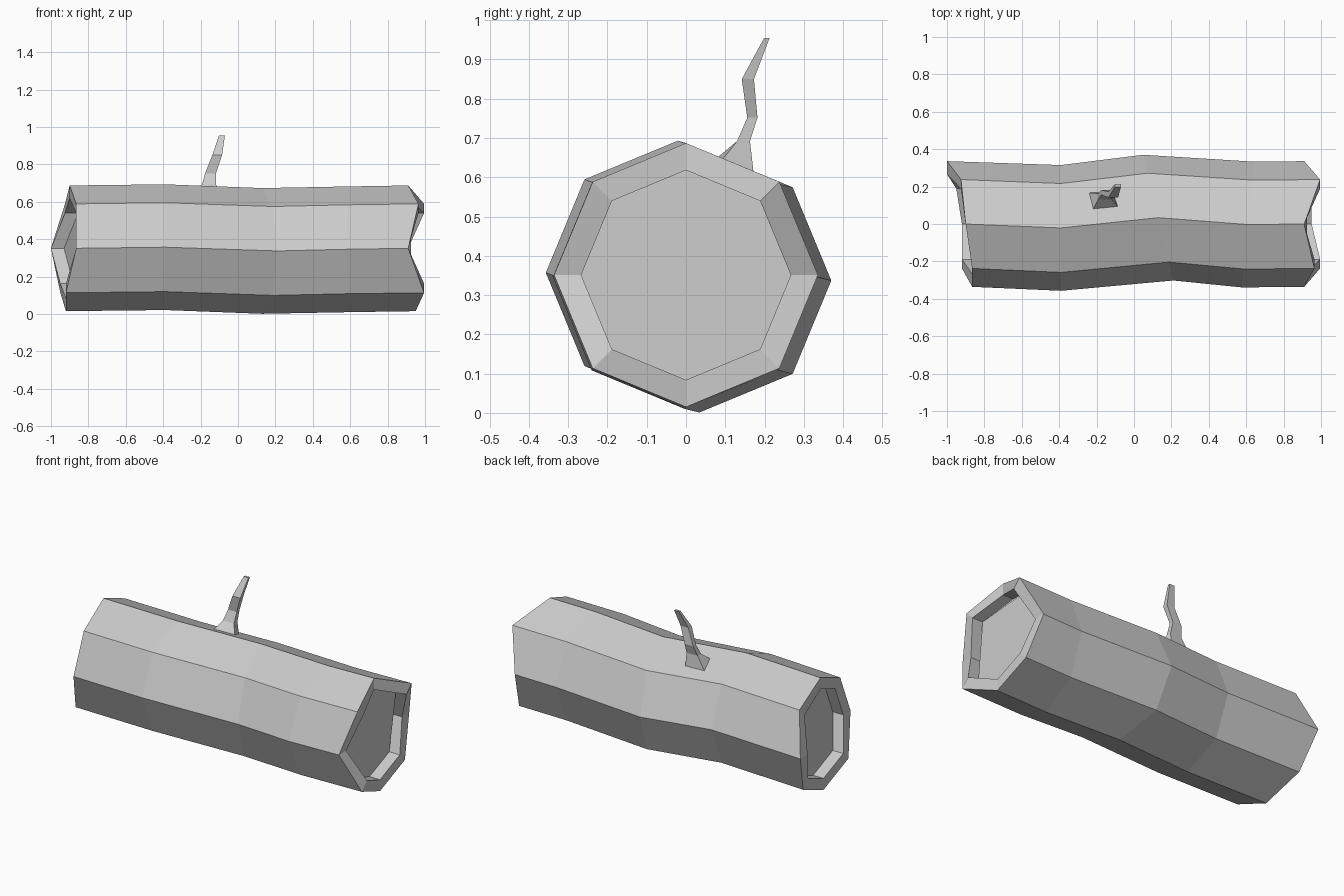
import bpy, bmesh
from math import sin, cos, pi

if "Cube" in bpy.data.objects:
    bpy.data.objects.remove(bpy.data.objects["Cube"])

SIDES = 8
R, R_IN, CZ, DEPTH = 0.336, 0.267, 0.351, 0.07


def ring(bm, radius, xs, dy=0.0, dz=0.0):
    # octagon vertices: top, back upper, back, back lower, bottom, ...
    return [bm.verts.new((xs[i], dy + radius * sin(i * pi / 4),
                          CZ + dz + radius * cos(i * pi / 4)))
            for i in range(SIDES)]


def bridge(bm, a, b):
    n = len(a)
    for i in range(n):
        j = (i + 1) % n
        bm.faces.new((a[i], a[j], b[j], b[i]))


def finish(bm, name):
    bmesh.ops.recalc_face_normals(bm, faces=bm.faces)
    mesh = bpy.data.meshes.new(name)
    bm.to_mesh(mesh)
    bm.free()
    obj = bpy.data.objects.new(name, mesh)
    bpy.context.collection.objects.link(obj)
    return obj


# Log: ragged octagonal ends, gently bent body, recessed end caps
left = [-0.90, -0.925, -1.0, -0.95, -0.92, -0.92, -0.865, -0.865]
right = [0.91, 0.995, 0.91, 0.95, 0.95, 0.995, 0.91, 0.965]
# bend: x, tilt in x per unit y, y shift, z shift
bends = [(-0.39, 0.0, -0.021, 0.006),
         (0.13, -0.24, 0.034, -0.014),
         (0.61, 0.1, -0.003, -0.005)]

bm = bmesh.new()
rings = [ring(bm, R_IN, [x + DEPTH for x in left]),
         ring(bm, R_IN, left),
         ring(bm, R, left)]
for x, tilt, dy, dz in bends:
    xs = [x + tilt * R * sin(i * pi / 4) for i in range(SIDES)]
    rings.append(ring(bm, R, xs, dy, dz))
rings += [ring(bm, R, right),
          ring(bm, R_IN, right),
          ring(bm, R_IN, [x - DEPTH for x in right])]
for a, b in zip(rings, rings[1:]):
    bridge(bm, a, b)
bm.faces.new(rings[0])
bm.faces.new(rings[-1])
finish(bm, "log")

# Branch: crooked four-sided twig, flared where it meets the log
bm = bmesh.new()
base = [(-0.22, 0.077, 0.648), (-0.085, 0.09, 0.642),
        (-0.115, 0.172, 0.612), (-0.24, 0.167, 0.615)]
loops = [[bm.verts.new(p) for p in base]]
# x range, y range, z of each section
sections = [(-0.192, -0.118, 0.130, 0.163, 0.692),
            (-0.176, -0.118, 0.156, 0.182, 0.752),
            (-0.137, -0.085, 0.142, 0.173, 0.850),
            (-0.102, -0.070, 0.199, 0.213, 0.955)]
for x0, x1, y0, y1, z in sections:
    loops.append([bm.verts.new(p) for p in
                  ((x0, y0, z), (x1, y0, z), (x1, y1, z), (x0, y1, z))])
for a, b in zip(loops, loops[1:]):
    bridge(bm, a, b)
bm.faces.new(loops[0])
bm.faces.new(loops[-1])
finish(bm, "branch")
